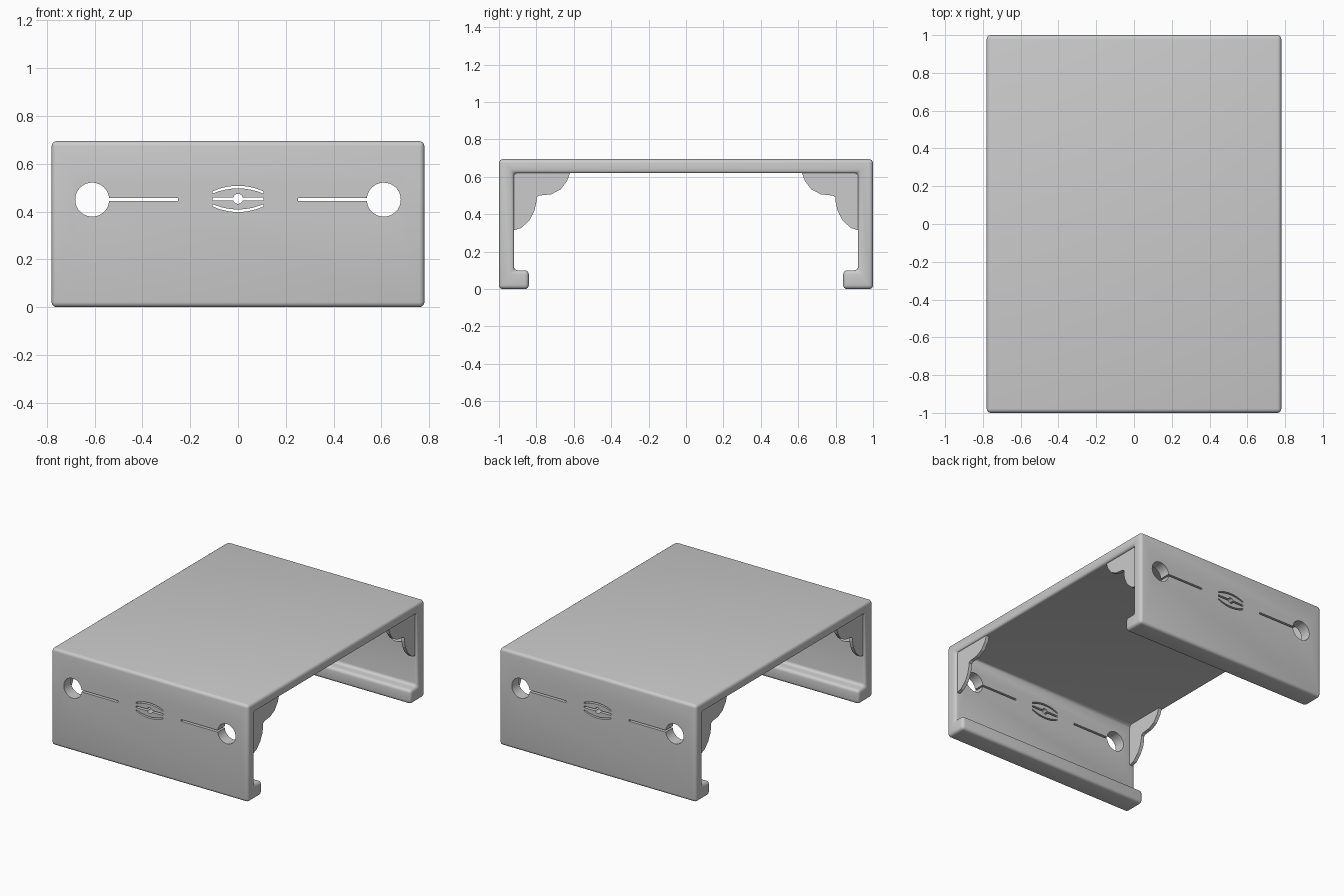
import bpy, bmesh, math

if "Cube" in bpy.data.objects:
    bpy.data.objects.remove(bpy.data.objects["Cube"])


def prisms(name, outlines, axis, lo, hi):
    """Extrude closed outlines along x or y between lo and hi."""
    bm = bmesh.new()
    for pts in outlines:
        vs = [bm.verts.new((lo, a, b) if axis == 'x' else (a, lo, b)) for a, b in pts]
        face = bm.faces.new(vs)
        new = bmesh.ops.extrude_face_region(bm, geom=[face])['geom']
        d = hi - lo
        bmesh.ops.translate(bm, verts=[g for g in new if isinstance(g, bmesh.types.BMVert)],
                            vec=(d, 0, 0) if axis == 'x' else (0, d, 0))
    bmesh.ops.recalc_face_normals(bm, faces=bm.faces)
    me = bpy.data.meshes.new(name)
    bm.to_mesh(me)
    bm.free()
    ob = bpy.data.objects.new(name, me)
    bpy.context.collection.objects.link(ob)
    return ob


def activate(ob):
    bpy.ops.object.select_all(action='DESELECT')
    ob.select_set(True)
    bpy.context.view_layer.objects.active = ob


def arc(cx, cz, r, a0, a1, n):
    return [(cx + r * math.cos(a0 + (a1 - a0) * i / n),
             cz + r * math.sin(a0 + (a1 - a0) * i / n)) for i in range(n + 1)]


# Main shelf: C-shaped section with inward lips, all edges rounded
half = [(0.84, 0.10), (0.84, 0.005), (1.0, 0.005), (1.0, 0.695)]
inner = [(0.92, 0.62), (0.92, 0.10)]
section = half + [(-y, z) for y, z in reversed(half)]
section += [(-y, z) for y, z in reversed(inner)] + inner
section = [(y, 0.0 if z == 0.005 else z) for y, z in section]
shell = prisms("shelf_shell", [section], 'x', -0.78, 0.78)
bev = shell.modifiers.new("round", 'BEVEL')
bev.width = 0.022
bev.segments = 4
bev.limit_method = 'ANGLE'

# Cutouts through both side walls: keyholes and a slotted centre vent
ZC, H = 0.453, 0.0065
cuts = []
for s in (-1, 1):
    a = math.asin(H / 0.071)
    key = arc(0, 0, 0.071, a, 2 * math.pi - a, 40) + [(0.36, -H), (0.36, H)]
    cuts.append([(s * (0.61 - x), 0.45 + z) for x, z in key])
    bow = [-0.107 + 0.214 * i / 12 for i in range(13)]
    outer = [(x, ZC + s * (0.055 - 0.024 * (x / 0.107) ** 2)) for x in bow]
    under = [(x, ZC + s * (0.044 - 0.022 * (x / 0.107) ** 2)) for x in reversed(bow)]
    cuts.append(outer + under)
a = math.asin(H / 0.021)
cuts.append(arc(0, ZC, 0.021, a, math.pi - a, 12) + [(-0.107, ZC + H), (-0.107, ZC - H)]
            + arc(0, ZC, 0.021, math.pi + a, 2 * math.pi - a, 12)
            + [(0.107, ZC - H), (0.107, ZC + H)])
cutter = prisms("cutter", cuts, 'y', -1.2, 1.2)
cutter.hide_render = True
boo = shell.modifiers.new("cutouts", 'BOOLEAN')
boo.object = cutter
boo.operation = 'DIFFERENCE'
boo.solver = 'EXACT'
activate(shell)
for m in ("round", "cutouts"):
    bpy.ops.object.modifier_apply(modifier=m)
bpy.data.objects.remove(cutter)
bpy.ops.object.shade_smooth_by_angle(angle=math.radians(35))

# Scalloped corner brackets at both open ends
scallop = [(0.95, 0.65), (0.95, 0.31), (0.92, 0.315), (0.88, 0.327), (0.835, 0.37), (0.81, 0.42),
           (0.80, 0.465), (0.80, 0.49), (0.785, 0.50), (0.72, 0.507), (0.67, 0.533),
           (0.635, 0.58), (0.62, 0.62), (0.62, 0.65)]
for sx, xn in ((-1, "left"), (1, "right")):
    for sy, yn in ((-1, "front"), (1, "back")):
        x0, x1 = sorted((sx * 0.735, sx * 0.76))
        prisms(f"corner_bracket_{yn}_{xn}", [[(sy * y, z) for y, z in scallop]], 'x', x0, x1)
